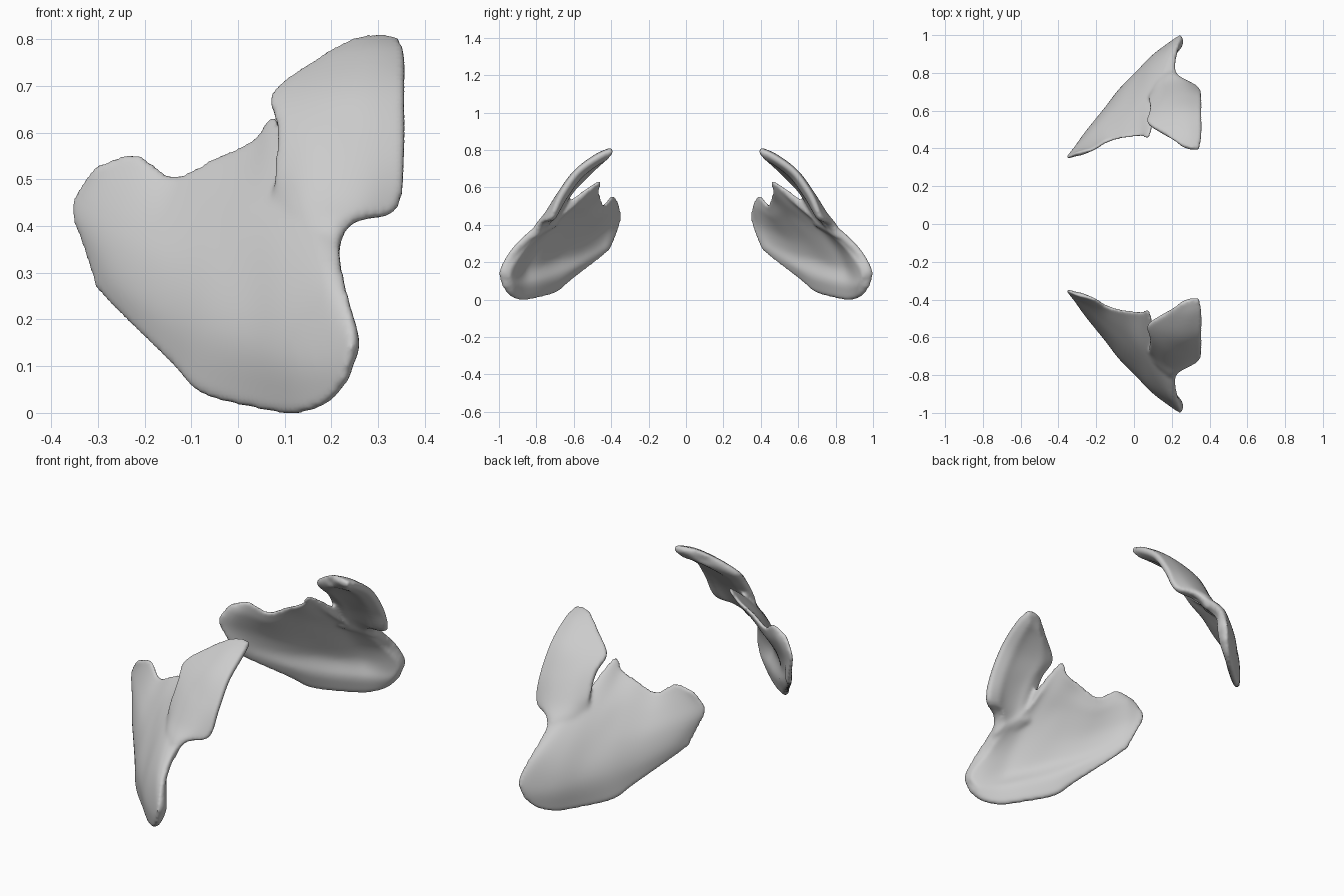
import bpy
from mathutils import Vector

if "Cube" in bpy.data.objects:
    bpy.data.objects.remove(bpy.data.objects["Cube"])

SUB = 6  # grid steps per control span


def spline(pts, n=SUB):
    """Smooth curve through every control point."""
    p = [2 * pts[0] - pts[1]] + list(pts) + [2 * pts[-1] - pts[-2]]
    out = []
    for i in range(1, len(p) - 2):
        a, b, c, d = p[i - 1:i + 3]
        for k in range(n):
            t = k / n
            out.append(0.5 * (2 * b + (c - a) * t + (2 * a - 5 * b + 4 * c - d) * t * t
                              + (3 * b - a - 3 * c + d) * t ** 3))
    out.append(pts[-1].copy())
    return out


def smooth(a, b, x):
    t = min(1, max(0, (x - a) / (b - a)))
    return t * t * (3 - 2 * t)


def shell(name, rows, thickness, weight):
    """Curved plate from rows (bottom to top) of (x, distance from centre, z)."""
    rows = [spline([Vector((x, -y, z)) for x, y, z in r]) for r in rows]
    cols = [spline(list(c)) for c in zip(*rows)]
    nu, nv = len(cols), len(cols[0])
    verts = [p for c in cols for p in c]
    faces = [(u * nv + v, (u + 1) * nv + v, (u + 1) * nv + v + 1, u * nv + v + 1)
             for u in range(nu - 1) for v in range(nv - 1)]
    me = bpy.data.meshes.new(name)
    me.from_pydata(verts, [], faces)
    ob = bpy.data.objects.new(name, me)
    bpy.context.collection.objects.link(ob)
    group = ob.vertex_groups.new(name="thickness")
    for u in range(nu):
        for v in range(nv):
            edge = min(u, v, nu - 1 - u, nv - 1 - v)
            w = (0.4 + 0.6 * smooth(-1, 4, edge)) * weight(u / (nu - 1), v / (nv - 1))
            group.add([u * nv + v], w, 'REPLACE')
    sol = ob.modifiers.new("Solidify", 'SOLIDIFY')
    sol.thickness = thickness
    sol.offset = -1
    sol.vertex_group = "thickness"
    sub = ob.modifiers.new("Subsurf", 'SUBSURF')
    sub.levels = sub.render_levels = 1
    return ob


def plate_weight(u, v):
    """Thick flange along the bottom and outer end, thin dish elsewhere."""
    dish = smooth(.14, .34, v) * smooth(.84, .66, u)
    return .55 + .45 * (1 - dish) * smooth(.1, .45, u) * smooth(1, .85, v)


# Main plate: columns from rear tip to outer flange, each bottom to top
plate = [
    [(-.308, .415, .265), (-.335, .375, .35), (-.362, .353, .43), (-.347, .36, .48), (-.31, .385, .525)],
    [(-.26, .475, .212), (-.265, .48, .28), (-.265, .46, .37), (-.255, .425, .46), (-.22, .40, .56)],
    [(-.15, .62, .105), (-.15, .62, .21), (-.15, .58, .32), (-.15, .51, .42), (-.14, .44, .513)],
    [(-.09, .70, .04), (-.07, .72, .18), (-.06, .67, .31), (-.05, .575, .44), (-.05, .46, .553)],
    [(.02, .80, .008), (.02, .815, .15), (.02, .755, .29), (.02, .635, .45), (.03, .465, .59)],
    [(.11, .885, -.006), (.10, .897, .13), (.10, .845, .28), (.09, .69, .46), (.08, .47, .64)],
    [(.18, .945, .016), (.20, .972, .12), (.19, .93, .26), (.17, .83, .37), (.14, .71, .46)],
    [(.228, .985, .068), (.246, 1.003, .15), (.24, .96, .235), (.223, .885, .32), (.21, .79, .41)],
]
main = shell("main_plate", list(zip(*plate)), .058, plate_weight)

# Upper flap: rows from its root inside the plate to the free top edge
flap = [
    [(.07, .70, .40), (.11, .77, .36), (.165, .835, .335), (.205, .86, .34)],
    [(.07, .675, .46), (.13, .757, .43), (.20, .80, .41), (.245, .785, .405)],
    [(.074, .665, .52), (.16, .73, .49), (.26, .755, .46), (.345, .73, .437)],
    [(.078, .61, .62), (.17, .66, .60), (.27, .685, .575), (.361, .68, .56)],
    [(.068, .54, .69), (.17, .58, .69), (.27, .60, .69), (.361, .59, .69)],
    [(.15, .485, .753), (.21, .49, .765), (.29, .49, .775), (.361, .48, .77)],
    [(.20, .445, .78), (.25, .42, .809), (.30, .40, .815), (.347, .398, .81)],
]
top = shell("upper_flap", flap, .058, lambda u, v: 1)

# Fuse flap and plate into one soft skin, then mirror to the other side
for ob in (main, top):
    ob.select_set(True)
bpy.context.view_layer.objects.active = main
bpy.ops.object.convert(target='MESH')
bpy.ops.object.join()
pad = bpy.context.view_layer.objects.active
pad.name = "shoulder_plates"
rem = pad.modifiers.new("Remesh", 'REMESH')
rem.mode = 'VOXEL'
rem.voxel_size = .009
rem.use_smooth_shade = True
soft = pad.modifiers.new("Smooth", 'SMOOTH')
soft.factor = .5
soft.iterations = 8
mir = pad.modifiers.new("Mirror", 'MIRROR')
mir.use_axis = (False, True, False)
